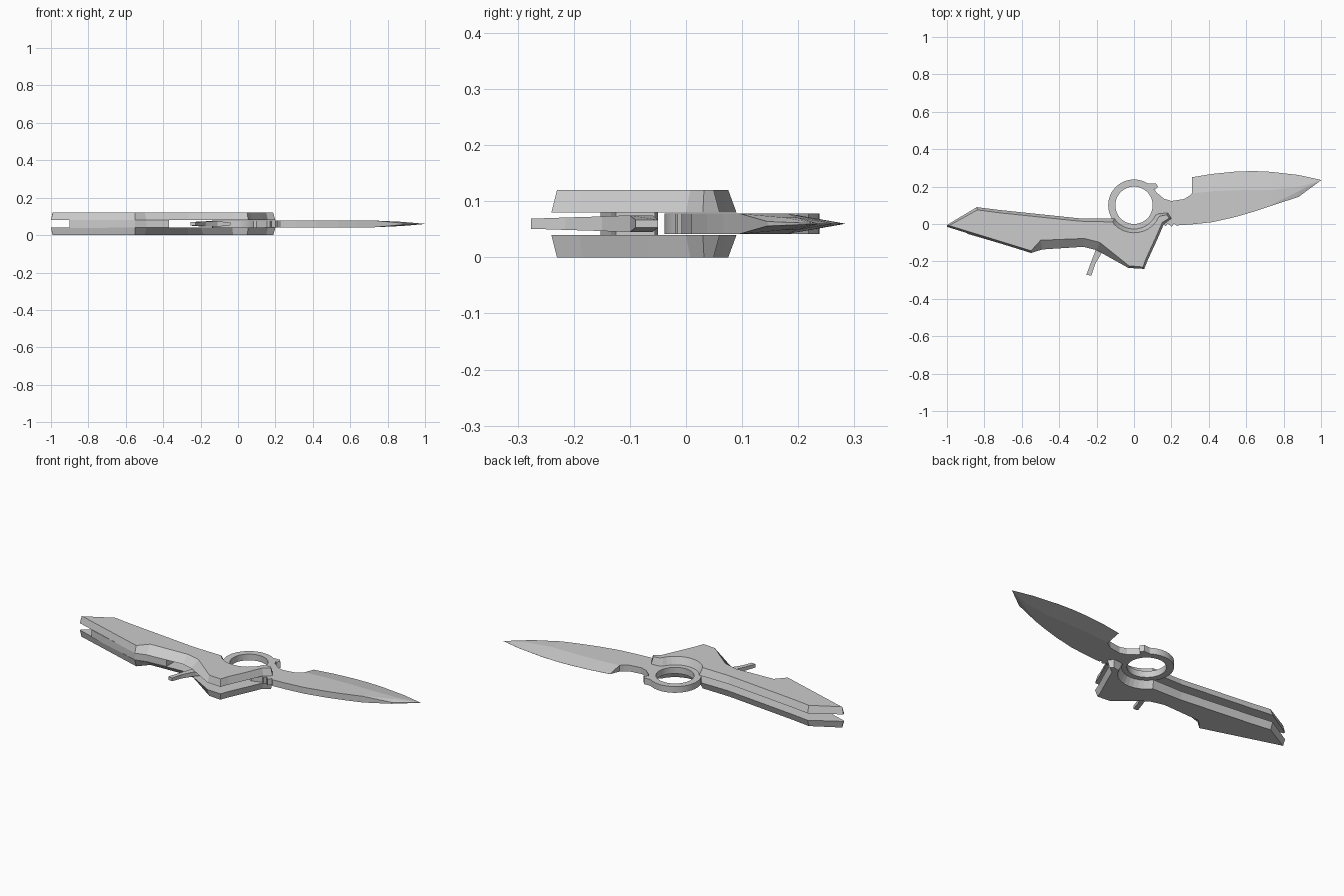
import bpy
import bmesh
from math import sin, cos, radians, tau
from mathutils import Vector

cube = bpy.data.objects.get("Cube")
if cube:
    bpy.data.objects.remove(cube, do_unlink=True)

# All parts are built around the middle plane of the knife, then raised to it
MID_PLANE = 0.06
TANG_HALF = 0.018
RING_CENTRE = Vector((0, 0.1))

steel = bpy.data.materials.new("plain_grey")
steel.use_nodes = True
grey = (0.6, 0.6, 0.6, 1)
steel.diffuse_color = grey
steel.node_tree.nodes["Principled BSDF"].inputs["Base Color"].default_value = grey


def loft(name, sections, closed=False):
    """Bridge equal-length point loops; cap both ends unless closed."""
    bm = bmesh.new()
    loops = [[bm.verts.new(p) for p in section] for section in sections]
    pairs = list(zip(loops, loops[1:]))
    if closed:
        pairs.append((loops[-1], loops[0]))
    for first, second in pairs:
        for i in range(len(first)):
            bm.faces.new((first[i - 1], first[i], second[i], second[i - 1]))
    if not closed:
        bm.faces.new(loops[0])
        bm.faces.new(loops[-1])
    bmesh.ops.recalc_face_normals(bm, faces=bm.faces)
    mesh = bpy.data.meshes.new(name)
    bm.to_mesh(mesh)
    bm.free()
    mesh.materials.append(steel)
    part = bpy.data.objects.new(name, mesh)
    part.location.z = MID_PLANE
    bpy.context.collection.objects.link(part)
    return part


def plate(name, outline, half):
    """Flat plate centred on the middle plane."""
    return loft(name, [[(x, y, z) for x, y in outline] for z in (-half, half)])


def inset_loop(outline, insets):
    """Move each point of a counter-clockwise outline inwards by its own inset."""
    result = []
    for i, point in enumerate(outline):
        before = (point - outline[i - 1]).normalized()
        after = (outline[(i + 1) % len(outline)] - point).normalized()
        along = (before + after).normalized()
        result.append(point + Vector((-along.y, along.x)) * insets[i])
    return result


def ring_point(angle, radius):
    return RING_CENTRE + Vector((cos(angle), sin(angle))) * radius


# Handle scales: x, y and bevel width, with a round cut-out beside the ring
front_edge = [
    (-1, -.015, .012), (-.55, -.155, .012), (-.49, -.136, .05),
    (-.27, -.122, .045), (-.2, -.14, .045), (-.03, -.235, .012),
    (.055, -.24, .012), (.075, -.19, .012), (.13, -.07, .012),
    (.16, 0, .012), (.2, .03, .012), (.18, .06, .012), (.13, .055, .015),
]
cut_out = [(*ring_point(radians(a), .127), .02) for a in range(335, 213, -11)]
back_edge = [(-.29, .03, .015), (-.72, .075, .015), (-.84, .09, .015), (-1, -.005, .01)]
rows = front_edge + cut_out + back_edge
outline = [Vector((x, y)) for x, y, inset in rows]
top_outline = inset_loop(outline, [inset for x, y, inset in rows])
scales = loft("handle_scales", [
    [(p.x, p.y, .02) for p in outline],
    [(p.x, p.y, MID_PLANE) for p in top_outline],
])
mirror = scales.modifiers.new("two_sides", "MIRROR")
mirror.use_axis = (False, False, True)

# Spacer between the scales along the front edge
plate("handle_spacer", [
    (-.9, -.05), (-.55, -.152), (-.49, -.134), (-.37, -.125), (-.37, -.055),
], .021)

# Finger ring
steps = 48
ring = loft("finger_ring", [
    [(*ring_point(tau * i / steps, r), z)
     for r, z in ((.1, -.018), (.138, -.018), (.138, .018), (.1, .018))]
    for i in range(steps)
], closed=True)
bpy.ops.object.select_all(action="DESELECT")
ring.select_set(True)
bpy.context.view_layer.objects.active = ring
bpy.ops.object.shade_smooth_by_angle(angle=radians(30))

# Small hook on the ring
plate("ring_hook", [(.03, .225), (.08, .19), (.115, .185), (.13, .2), (.115, .218), (.08, .216)],
      TANG_HALF)

# Tang joining the ring and the blade, with a notched front edge
plate("blade_tang", [
    (.31, .165), (.295, .15), (.267, .133), (.2, .123), (.16, .135), (.125, .165),
    (.112, .13), (.112, .08), (.09, .035), (.06, .0), (.1, -.02),
    (.155, 0), (.17, -.012), (.18, .004), (.2, -.015), (.215, .002),
    (.225, -.008), (.25, -.006), (.31, -.002),
], TANG_HALF)

# Blade: thick flat front spine, sharp back edge, bevelled point
blade_sections = []
for x, spine, swedge, ridge, edge, spine_half, half in (
    (.31, -.002, .005, .165, .25, .018, .018),
    (.42, .01, .015, .175, .268, .018, .018),
    (.54, .037, .042, .18, .28, .018, .018),
    (.64, .066, .071, .182, .283, .018, .018),
    (.73, .096, .101, .182, .279, .018, .018),
    (.88, .145, .175, .198, .262, .004, .011),
    (1, .234, .2345, .235, .2355, .0004, .0005),
):
    upper = [(spine, spine_half), (swedge, half), (ridge, half), (edge, .0003)]
    blade_sections.append(
        [(x, y, z) for y, z in upper] + [(x, y, -z) for y, z in reversed(upper)])
loft("blade", blade_sections)

# Curved lever below the handle, thinner towards its free end
lever_sections = []
for left, right, half in (
    ((-.255, -.272), (-.228, -.276), .009),
    ((-.232, -.21), (-.208, -.215), .011),
    ((-.205, -.14), (-.17, -.15), .013),
    ((-.15, -.06), (-.11, -.1), .015),
    ((-.04, -.05), (-.04, -.09), .007),
):
    lever_sections.append(
        [(*left, -half), (*right, -half), (*right, half), (*left, half)])
loft("lever", lever_sections)
